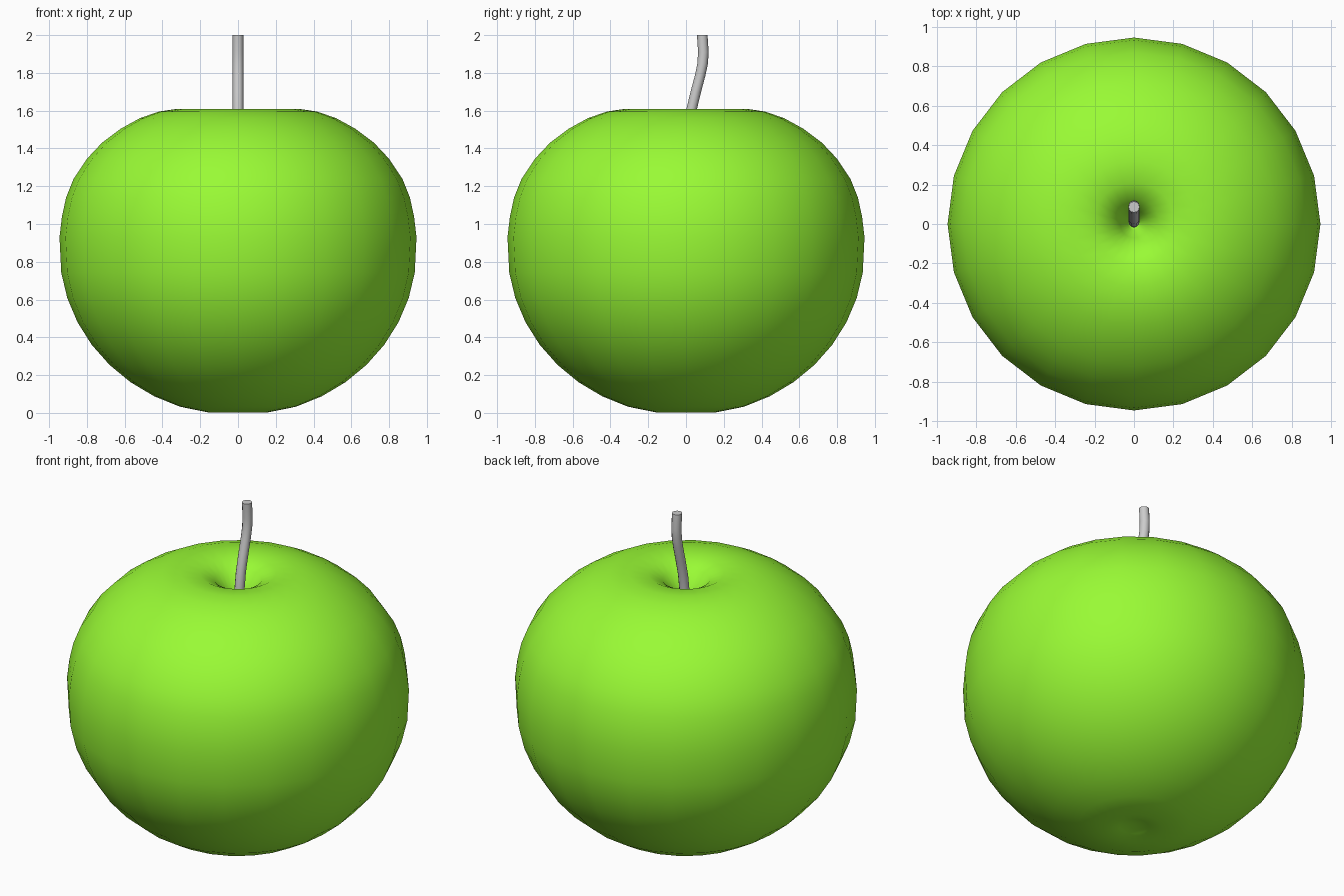
import bpy, bmesh
from math import sin, cos, tau, sqrt, radians

if "Cube" in bpy.data.objects:
    bpy.data.objects.remove(bpy.data.objects["Cube"])


def ring_skin(name, rings, sides, color=None):
    """Skin horizontal rings (y_centre, radius, z); radius 0 makes a pole."""
    bm = bmesh.new()
    loops = []
    for yc, r, z in rings:
        if r == 0:
            loops.append([bm.verts.new((0, yc, z))])
        else:
            loops.append([bm.verts.new((r * cos(tau * i / sides),
                                        yc + r * sin(tau * i / sides), z))
                          for i in range(sides)])
    for a, b in zip(loops, loops[1:]):
        for i in range(sides):
            j = (i + 1) % sides
            if len(a) == 1:
                bm.faces.new((a[0], b[j], b[i]))
            elif len(b) == 1:
                bm.faces.new((a[i], a[j], b[0]))
            else:
                bm.faces.new((a[i], a[j], b[j], b[i]))
    # flat caps on open ends
    for loop in (loops[0], loops[-1]):
        if len(loop) > 1:
            bm.faces.new(loop)
    bmesh.ops.recalc_face_normals(bm, faces=bm.faces)
    mesh = bpy.data.meshes.new(name)
    bm.to_mesh(mesh)
    bm.free()
    obj = bpy.data.objects.new(name, mesh)
    bpy.context.collection.objects.link(obj)
    if color:
        mat = bpy.data.materials.new(name + "_colour")
        mat.diffuse_color = color
        mat.use_nodes = True
        mat.node_tree.nodes["Principled BSDF"].inputs["Base Color"].default_value = mat.diffuse_color
        mesh.materials.append(mat)
    bpy.ops.object.select_all(action='DESELECT')
    obj.select_set(True)
    bpy.context.view_layer.objects.active = obj
    bpy.ops.object.shade_smooth_by_angle(angle=radians(60))
    return obj


# Fruit: turned profile (radius, z), dimple below, round belly, funnel on top
base = [(0, .035), (.08, .018), (.16, .003)]
belly = [(.945 * sin(radians(a)), .865 - .88 * cos(radians(a)))
         for a in range(19, 90, 9)]
top = [(.945, .93), (.932, 1.04), (.91, 1.14), (.87, 1.24), (.80, 1.345),
       (.72, 1.43), (.62, 1.505), (.52, 1.56), (.42, 1.595), (.32, 1.61),
       (.21, 1.602), (.13, 1.562), (.07, 1.48), (.03, 1.38), (0, 1.35)]
ring_skin("apple_body", [(0, r, z) for r, z in base + belly + top], 24,
          (.32, .96, .035, 1))

# Stem: bent tube leaning to the back
stem = [(.01, 1.34), (.012, 1.48), (.028, 1.60), (.052, 1.70), (.076, 1.79),
        (.088, 1.85), (.092, 1.91), (.086, 2.0)]
ring_skin("stem", [(y, .028, z) for y, z in stem], 12)
